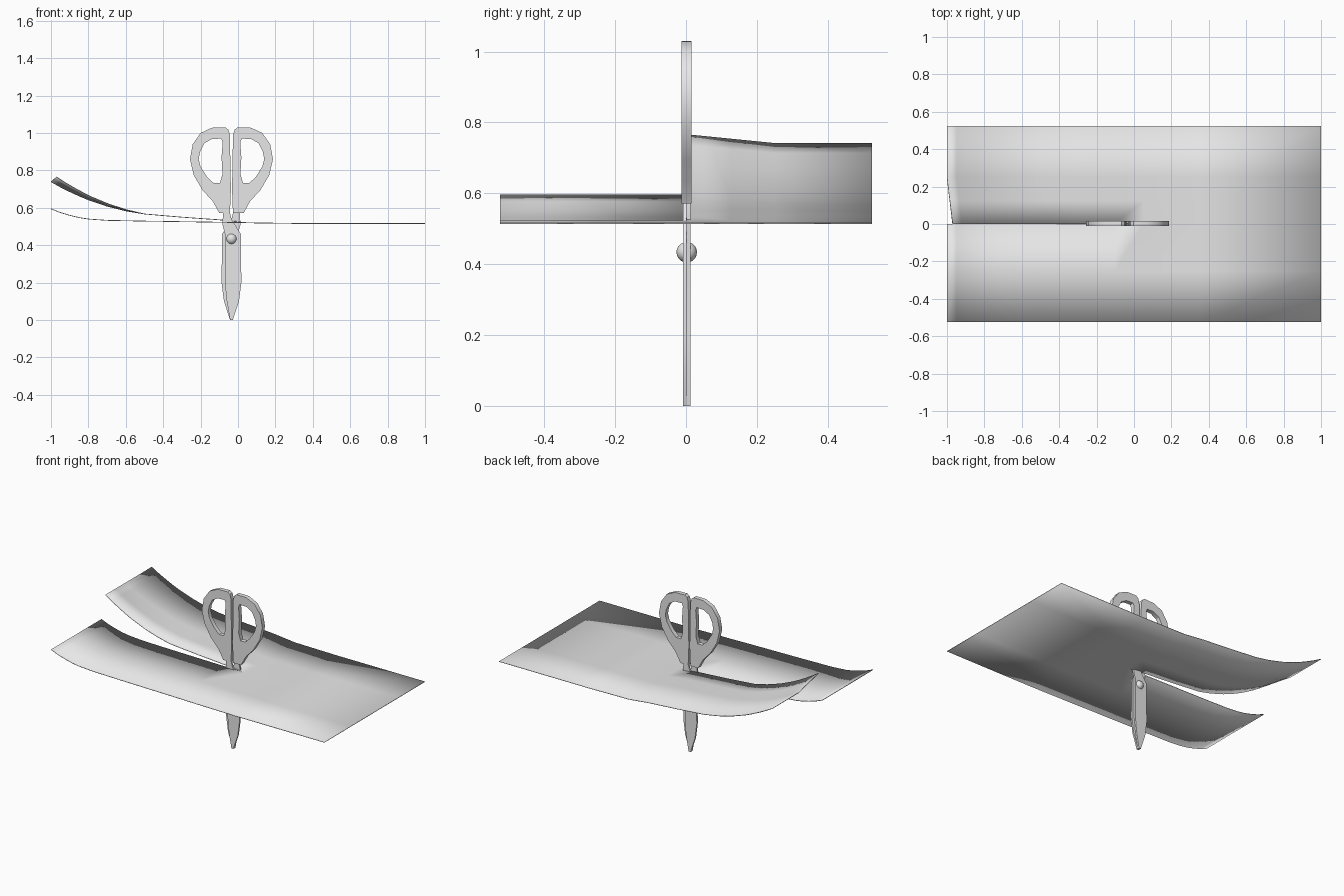
import bpy, bmesh, math
from mathutils import Matrix

if "Cube" in bpy.data.objects:
    bpy.data.objects.remove(bpy.data.objects["Cube"])

grey = bpy.data.materials.new("light grey")
grey.diffuse_color = (0.8, 0.8, 0.8, 1)
grey.use_nodes = True
grey.node_tree.nodes["Principled BSDF"].inputs["Base Color"].default_value = grey.diffuse_color
AXIS = -0.035   # x of the scissors' centre line
MID_Y = 0.002   # y of the scissors' centre plane


def finish(obj, angle=30):
    obj.data.materials.clear()
    obj.data.materials.append(grey)
    bpy.ops.object.select_all(action='DESELECT')
    obj.select_set(True)
    bpy.context.view_layer.objects.active = obj
    bpy.ops.object.shade_smooth_by_angle(angle=math.radians(angle))


def plate(name, loops, y, half, flip=False):
    """Upright plate from x-z outlines; later loops are holes."""
    cu = bpy.data.curves.new(name, 'CURVE')
    cu.dimensions, cu.fill_mode, cu.extrude = '2D', 'BOTH', half
    for pts in loops:
        sp = cu.splines.new('POLY')
        sp.points.add(len(pts) - 1)
        for p, (x, z) in zip(sp.points, pts):
            p.co = (2 * AXIS - x if flip else x, z, 0, 1)
        sp.use_cyclic_u = True
    obj = bpy.data.objects.new(name, cu)
    bpy.context.collection.objects.link(obj)
    bpy.ops.object.select_all(action='DESELECT')
    obj.select_set(True)
    bpy.context.view_layer.objects.active = obj
    bpy.ops.object.convert(target='MESH')
    obj = bpy.context.object
    obj.data.transform(Matrix.Translation((0, y, 0)) @ Matrix.Rotation(math.pi / 2, 4, 'X'))
    bm = bmesh.new()
    bm.from_mesh(obj.data)
    bmesh.ops.remove_doubles(bm, verts=bm.verts, dist=1e-4)
    bmesh.ops.recalc_face_normals(bm, faces=bm.faces)
    bm.to_mesh(obj.data)
    bm.free()
    finish(obj)


# Finger loops
outer = [(-.043, .99), (-.052, 1.018), (-.068, 1.03), (-.14, 1.028), (-.2, 1.0),
         (-.242, .94), (-.257, .86), (-.237, .775), (-.19, .695), (-.135, .635),
         (-.10, .572), (-.043, .572), (-.038, .7), (-.041, .85)]
hole = [(-.09, .97), (-.14, .968), (-.18, .945), (-.203, .9), (-.21, .86), (-.2, .82),
        (-.165, .765), (-.13, .732), (-.097, .732), (-.083, .78), (-.088, .87), (-.082, .95)]
# Blade with its crossing shank
blade = [(-.08, .58), (-.045, .58), (-.035, .54), (.015, .46), (.018, .2), (.005, .1),
         (-.028, 0), (-.042, 0), (-.06, .1), (-.07, .2), (-.07, .46), (-.083, .51)]
for side, flip, y in (("left", False, MID_Y - .0055), ("right", True, MID_Y + .0055)):
    plate(side + "_handle", [outer, hole], MID_Y, .014, flip)
    plate(side + "_blade", [blade], y, .0055, flip)

# Pivot screw
bpy.ops.mesh.primitive_uv_sphere_add(segments=16, ring_count=10, radius=.029,
                                     location=(AXIS, MID_Y, .434))
bpy.context.object.name = "pivot_screw"
finish(bpy.context.object, 40)

# Sheet: two strips joined at y = 0 beyond the end of the cut
xs = [-1, -.95, -.9, -.85, -.8, -.7, -.6, -.5, -.3, -.1, .05, .35, 1]
front = [.595, .575, .56, .548, .54, .533, .531, .529, .526, .523, .520, .516, .516]
back = [.74, .712, .687, .664, .643, .609, .584, .567, .55, .536, .520, .516, .516]
bm = bmesh.new()
for zs, ys in ((front, (-.525, -.25, 0)), (back, (0, .125, .25, .525))):
    rows = []
    for y in ys:
        row = []
        for x, z in zip(xs, zs):
            # the cut corner of the back strip curls further
            curl = max(0, -.5 - x) * 2 * max(0, 1 - y / .25) if zs is back else 0
            row.append(bm.verts.new((x + .03 * curl, y, z + .025 * curl)))
        rows.append(row)
    for a, b in zip(rows, rows[1:]):
        for i in range(len(xs) - 1):
            bm.faces.new((a[i], a[i + 1], b[i + 1], b[i]))
bmesh.ops.remove_doubles(bm, verts=bm.verts, dist=1e-4)
me = bpy.data.meshes.new("paper_sheet")
bm.to_mesh(me)
bm.free()
sheet = bpy.data.objects.new("paper_sheet", me)
bpy.context.collection.objects.link(sheet)
finish(sheet)
mod = sheet.modifiers.new("thickness", 'SOLIDIFY')
mod.thickness, mod.offset = .004, 0
